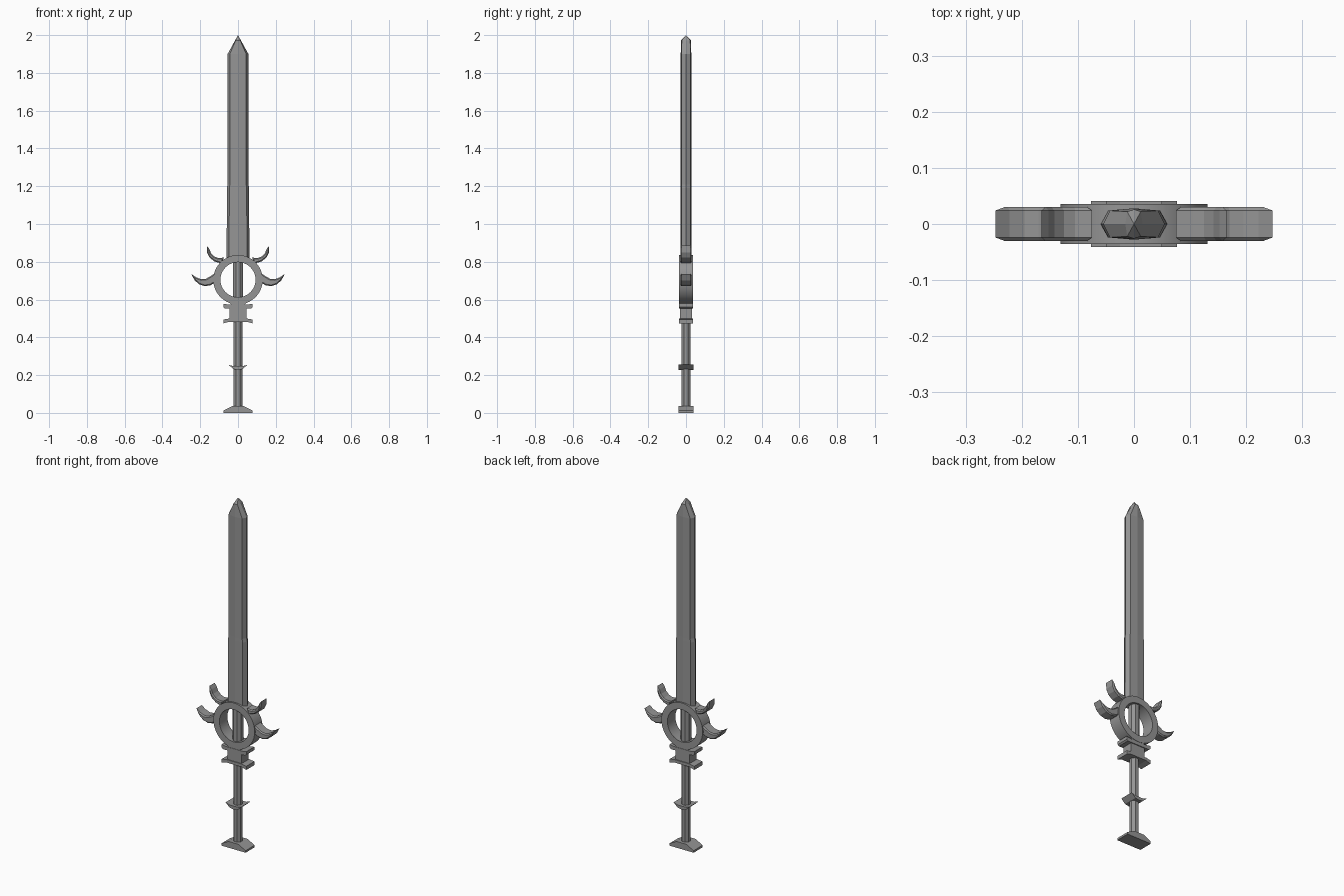
import bpy, bmesh, math

cube = bpy.data.objects.get("Cube")
if cube:
    bpy.data.objects.remove(cube)

steel = bpy.data.materials.new("grey steel")
steel.use_nodes = True
GREY = (0.3, 0.3, 0.3, 1)
steel.diffuse_color = GREY
steel.node_tree.nodes["Principled BSDF"].inputs["Base Color"].default_value = GREY


def finish(bm, name, smooth=False, bevel=0):
    bmesh.ops.recalc_face_normals(bm, faces=bm.faces)
    me = bpy.data.meshes.new(name)
    bm.to_mesh(me)
    bm.free()
    ob = bpy.data.objects.new(name, me)
    bpy.context.collection.objects.link(ob)
    me.materials.append(steel)
    if bevel:
        mod = ob.modifiers.new("Chamfer", 'BEVEL')
        mod.width, mod.segments, mod.angle_limit = bevel, 1, math.radians(60)
    if smooth:
        bpy.ops.object.select_all(action='DESELECT')
        ob.select_set(True)
        bpy.context.view_layer.objects.active = ob
        bpy.ops.object.shade_smooth_by_angle(angle=math.radians(30))
    return ob


def slab(name, profile, depth, mirrored=False, **kw):
    """Extrude an x/z profile to +-depth in y; mirrored adds the other half."""
    if mirrored:
        profile = profile + [(-x, z) for x, z in reversed(profile) if x > 0]
    bm = bmesh.new()
    face = bm.faces.new([bm.verts.new((x, -depth, z)) for x, z in profile])
    ext = bmesh.ops.extrude_face_region(bm, geom=[face])
    new = [v for v in ext["geom"] if isinstance(v, bmesh.types.BMVert)]
    bmesh.ops.translate(bm, verts=new, vec=(0, 2 * depth, 0))
    return finish(bm, name, **kw)


def loft(name, rings, apex=None, smooth=False):
    """Skin a stack of closed rings, ending in a cap or a point."""
    bm = bmesh.new()
    rows = [[bm.verts.new(p) for p in r] for r in rings]
    n = len(rows[0])
    for a, b in zip(rows, rows[1:]):
        for i in range(n):
            bm.faces.new((a[i], a[(i + 1) % n], b[(i + 1) % n], b[i]))
    bm.faces.new(rows[0])
    if apex:
        tip = bm.verts.new(apex)
        for i in range(n):
            bm.faces.new((rows[-1][i], rows[-1][(i + 1) % n], tip))
    else:
        bm.faces.new(rows[-1])
    return finish(bm, name, smooth)


# Blade: ridged section with bevelled edges
def blade_ring(z, w, t=0.028):
    half = [(w, 0), (0.78 * w, 0.85 * t), (0, t), (-0.78 * w, 0.85 * t)]
    return [(x, y, z) for x, y in half] + [(-x, -y, z) for x, y in half]


loft("blade", [blade_ring(0.81, 0.06), blade_ring(1.19, 0.059), blade_ring(1.21, 0.055),
               blade_ring(1.9, 0.055), blade_ring(1.972, 0.0155, 0.026)], apex=(0, 0, 2))


# Grip and the bar inside the guard ring: octagonal rods
def rod(name, r, z0, z1):
    angles = [math.pi * (k + 0.5) / 4 for k in range(8)]
    loft(name, [[(r * math.cos(a), r * math.sin(a), z) for a in angles] for z in (z0, z1)])


rod("grip", 0.025, 0.03, 0.49)
rod("guard_bar", 0.029, 0.6, 0.82)

# Guard ring: square-edged hoop
bm = bmesh.new()
N, CZ, D = 40, 0.705, 0.036
loops = []
for r, y in ((0.131, -D), (0.131, D), (0.093, D), (0.093, -D)):
    loops.append([bm.verts.new((r * math.cos(2 * math.pi * i / N), y,
                                CZ + r * math.sin(2 * math.pi * i / N))) for i in range(N)])
for k in range(4):
    a, b = loops[k], loops[(k + 1) % 4]
    for i in range(N):
        bm.faces.new((a[i], a[(i + 1) % N], b[(i + 1) % N], b[i]))
finish(bm, "guard_ring", smooth=True)

# Curved horns, two on each side
upper = [(0.085, 0.79), (0.125, 0.802), (0.15, 0.822), (0.164, 0.85), (0.165, 0.885),
         (0.152, 0.868), (0.142, 0.845), (0.125, 0.828), (0.105, 0.82), (0.075, 0.822)]
lower = [(0.118, 0.692), (0.145, 0.676), (0.175, 0.671), (0.205, 0.68), (0.23, 0.702),
         (0.247, 0.735), (0.222, 0.718), (0.195, 0.708), (0.17, 0.71), (0.145, 0.724),
         (0.118, 0.742)]
for label, prof in (("upper", upper), ("lower", lower)):
    for side, s in (("left", 1), ("right", -1)):
        horn = slab(f"{label}_horn_{side}", [(s * x, z) for x, z in prof], 0.03)
        # Chamfer only the rim edges of the front and back
        bm = bmesh.new()
        bm.from_mesh(horn.data)
        rim = [e for e in bm.edges if abs(e.verts[0].co.y - e.verts[1].co.y) < 1e-5]
        bmesh.ops.bevel(bm, geom=rim, offset=0.006, segments=1, affect='EDGES',
                        clamp_overlap=True)
        bm.to_mesh(horn.data)
        bm.free()

# Collar below the ring
slab("collar_flare", [(0, 0.572), (0.035, 0.572), (0.05, 0.59), (0.06, 0.6), (0, 0.6)],
     0.034, mirrored=True)
slab("collar_upper_plate", [(0, 0.553), (0.07, 0.553), (0.078, 0.56), (0.078, 0.578),
                            (0.05, 0.573), (0, 0.573)], 0.036, mirrored=True)
slab("collar_block", [(0, 0.49), (0.045, 0.49), (0.045, 0.56), (0, 0.56)], 0.031, mirrored=True)
slab("collar_lower_plate", [(0, 0.482), (0.05, 0.482), (0.078, 0.473), (0.078, 0.494),
                            (0.05, 0.499), (0, 0.499)], 0.036, mirrored=True)

# Crescent band on the grip
slab("grip_band", [(0, 0.228), (0.025, 0.232), (0.05, 0.255), (0.025, 0.247), (0, 0.247)],
     0.041, mirrored=True)

# Pommel: sloped foot
slab("pommel", [(0, 0), (0.077, 0), (0.077, 0.012), (0.03, 0.036), (0, 0.036)],
     0.041, mirrored=True)
